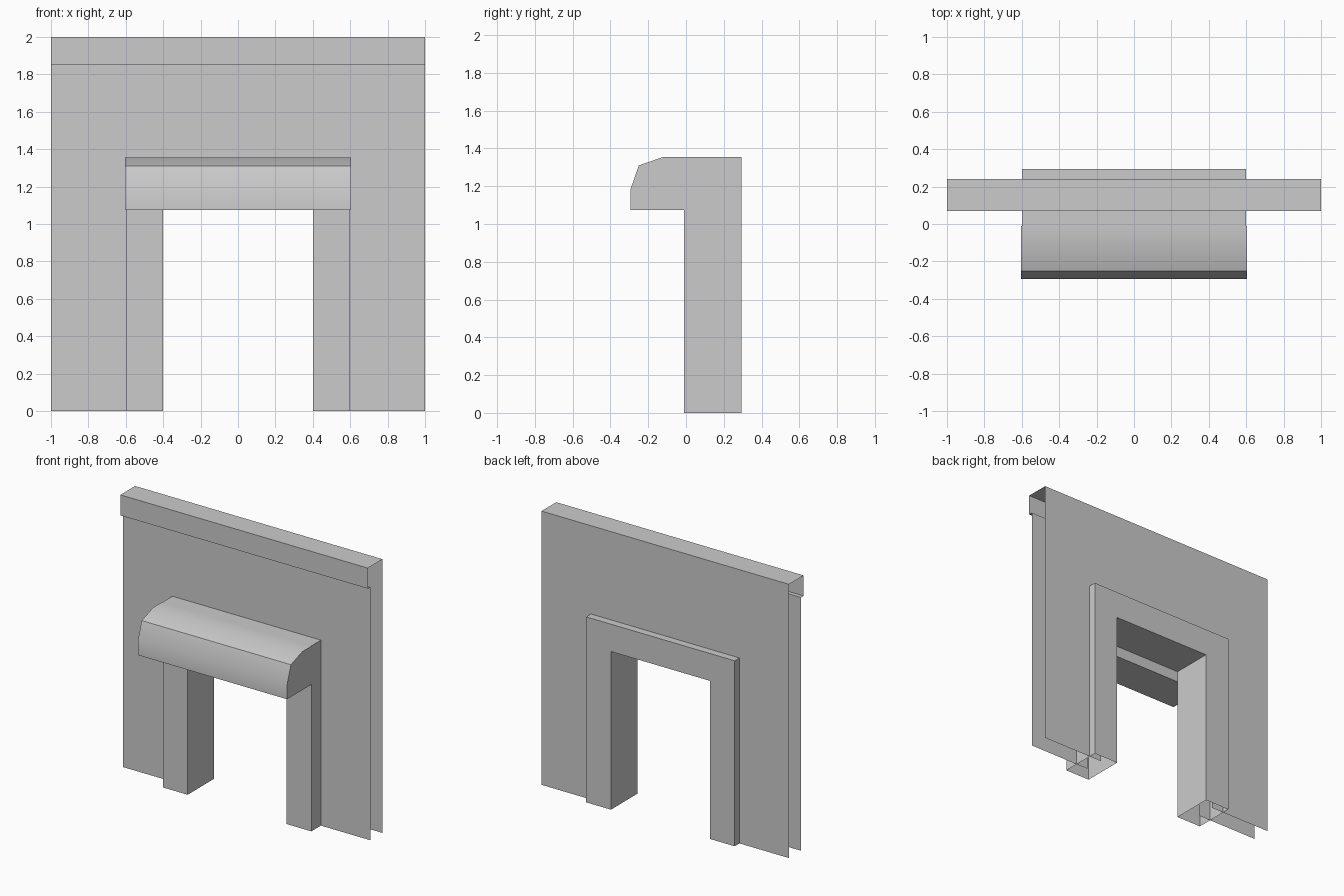
import bpy
import bmesh
import math

if "Cube" in bpy.data.objects:
    bpy.data.objects.remove(bpy.data.objects["Cube"], do_unlink=True)

grey = bpy.data.materials.new("plain grey")
grey.use_nodes = True
colour = (0.6, 0.6, 0.6, 1)
grey.diffuse_color = colour
grey.node_tree.nodes["Principled BSDF"].inputs["Base Color"].default_value = colour


def finish(name, bm):
    mesh = bpy.data.meshes.new(name)
    bm.to_mesh(mesh)
    bm.free()
    mesh.materials.append(grey)
    obj = bpy.data.objects.new(name, mesh)
    bpy.context.collection.objects.link(obj)
    return obj


def arch(outer, top, inner, opening):
    """Outline of a doorway in x and z, counter-clockwise from the front."""
    right = [(inner, opening), (inner, 0), (outer, 0), (outer, top)]
    return right + [(-x, z) for x, z in reversed(right)]


def sheet(name, outline, y, faces_back=False):
    bm = bmesh.new()
    face = bm.faces.new([bm.verts.new((x, y, z)) for x, z in outline])
    if faces_back:
        face.normal_flip()
    return finish(name, bm)


def sweep_x(name, profile, half, closed):
    """Sweep a y, z profile along x; a closed one also gets end faces."""
    bm = bmesh.new()
    a, b = [[bm.verts.new((x, y, z)) for y, z in profile] for x in (-half, half)]
    n = len(profile)
    for i in range(n if closed else n - 1):
        j = (i + 1) % n
        bm.faces.new((a[i], b[i], b[j], a[j]))
    if closed:
        bm.faces.new(a[::-1])
        bm.faces.new(b)
        bmesh.ops.recalc_face_normals(bm, faces=bm.faces)
    return finish(name, bm)


# Two thin wall skins with an open gap between them
wall_front, wall_back = 0.1, 0.24
sheet("front_wall", arch(1, 1.85, 0.5, 1.25), wall_front)
sheet("back_wall", arch(1, 2, 0.5, 1.25), wall_back, True)

# Parapet strip with a small lip, open at the ends
sweep_x("parapet", [(wall_front, 1.85), (0.07, 1.85), (0.07, 2), (wall_back, 2)],
        1, False)

# Door frame through the wall, hollow at the feet
front, back = -0.01, 0.295
bm = bmesh.new()
outline = arch(0.6, 1.355, 0.4, 1.155)
f, b = [[bm.verts.new((x, y, z)) for x, z in outline] for y in (front, back)]
bm.faces.new(f)
bm.faces.new(b[::-1])
for i in range(len(outline)):
    j = (i + 1) % len(outline)
    if outline[i][1] or outline[j][1]:
        bm.faces.new((f[j], f[i], b[i], b[j]))
finish("door_frame", bm)

# Hood over the doorway, with softly shaded bends and one crisp ridge
hood = sweep_x("door_hood", [(front, 1.075), (-0.295, 1.075), (-0.295, 1.18),
                             (-0.25, 1.31), (-0.12, 1.355), (front, 1.355)],
               0.603, True)
bpy.ops.object.select_all(action="DESELECT")
hood.select_set(True)
bpy.context.view_layer.objects.active = hood
bpy.ops.object.shade_smooth_by_angle(angle=math.radians(30))
